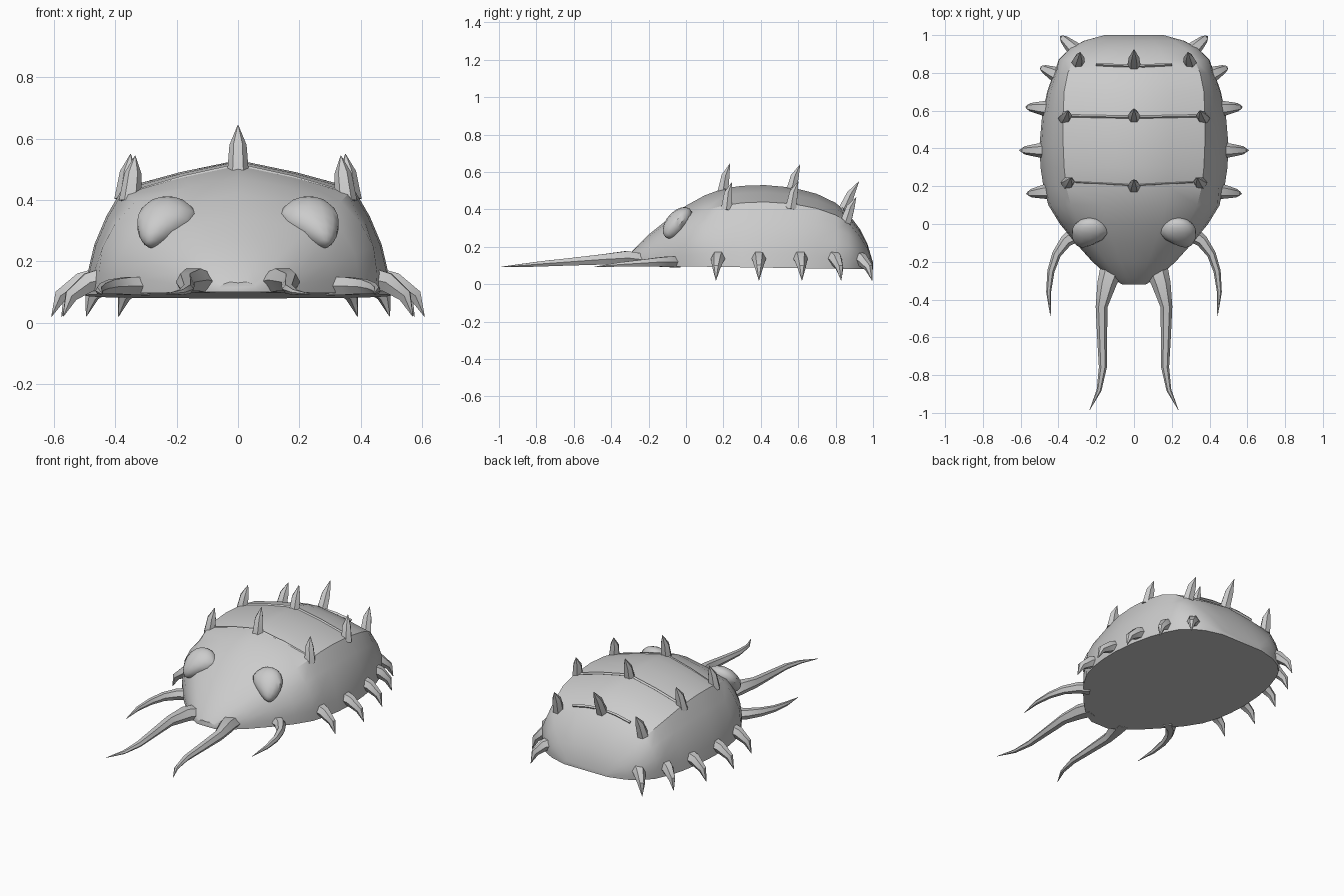
import bpy, bmesh, math
from mathutils import Vector, Matrix

if "Cube" in bpy.data.objects:
    bpy.data.objects.remove(bpy.data.objects["Cube"])


def make(name, rings, smooth=35):
    # skin a list of equal closed rings and cap both ends
    bm = bmesh.new()
    vs = [[bm.verts.new(p) for p in r] for r in rings]
    n = len(vs[0])
    for a, b in zip(vs, vs[1:]):
        for i in range(n):
            j = (i + 1) % n
            bm.faces.new((a[i], a[j], b[j], b[i]))
    bm.faces.new(vs[0])
    bm.faces.new(vs[-1])
    bmesh.ops.recalc_face_normals(bm, faces=bm.faces)
    me = bpy.data.meshes.new(name)
    bm.to_mesh(me)
    bm.free()
    ob = bpy.data.objects.new(name, me)
    bpy.context.collection.objects.link(ob)
    if smooth:
        bpy.context.view_layer.objects.active = ob
        bpy.ops.object.select_all(action='DESELECT')
        ob.select_set(True)
        bpy.ops.object.shade_smooth_by_angle(angle=math.radians(smooth))
    return ob


def horn(name, pts, sizes, side=1, n=6, up=(0, 0, 1)):
    # tapering curved tube; sizes = (half width, half height) per point
    pts = [Vector((p[0] * side, p[1], p[2])) for p in pts]
    rings = []
    for i, p in enumerate(pts):
        t = (pts[min(i + 1, len(pts) - 1)] - pts[max(i - 1, 0)]).normalized()
        u = t.cross(Vector(up)).normalized()
        v = u.cross(t)
        w, h = sizes[i]
        rings.append([p + u * w * math.cos(k * math.tau / n) + v * h * math.sin(k * math.tau / n)
                      for k in range(n)])
    make(name, rings, 30)


# shell: y, rim half width, shoulder x, shoulder z, ridge z
stations = [(-.32, .06, .05, .125, .13), (-.285, .125, .09, .16, .18), (-.2, .22, .15, .23, .265),
            (-.1, .31, .22, .30, .345), (0, .39, .285, .355, .42), (.1, .45, .335, .395, .475),
            (.2, .48, .36, .42, .512), (.3, .495, .37, .435, .526), (.42, .5, .375, .44, .53),
            (.57, .487, .375, .43, .517), (.7, .46, .37, .405, .483), (.8, .425, .35, .37, .435),
            (.87, .39, .32, .325, .375), (.93, .33, .27, .255, .295), (.97, .26, .21, .19, .215),
            (1.0, .15, .13, .105, .115)]
rings = []
for y, w, ex, ez, tz in stations:
    z0 = .10 - .02 * (y + .32) / 1.32
    half = [(w, z0)]
    round_ = .025 if .15 < y < .85 else .05
    for t in (.2, .45, .72):
        b = round_ * math.sin(math.pi * t) * w / .5
        half.append((w + (ex - w) * t + b, z0 + (ez - z0) * t + b * .3))
    half += [(ex, ez), (ex * .5, (ez + tz) / 2 + .006)]
    ring = half + [(0, tz)] + [(-x, z) for x, z in reversed(half)]
    rings.append([(x, y, z) for x, z in ring])
make("shell", rings, 33)

# plate seams across the back
for i, (y, ye, x, z, ze) in enumerate([(.205, .225, .355, .51, .42), (.565, .572, .37, .517, .43),
                                       (.835, .845, .2, .405, .38)]):
    horn("plate_seam_%d" % i, [(-x, ye, ze), (-x / 2, (y + ye) / 2, (z + ze) / 2 + .006), (0, y, z),
                               (x / 2, (y + ye) / 2, (z + ze) / 2 + .006), (x, ye, ze)],
         [(.008, .009)] * 5, n=4)


# back spikes: upright, leaning to the rear
def back_spike(name, base, tip, side=1):
    b, t = Vector(base), Vector(tip)
    m = b.lerp(t, .55) + Vector((0, -.008, 0))
    horn(name, [b - (t - b) * .15, m, t], [(.036, .034), (.028, .025), (.001, .001)], side,
         6, (0, 1, 0))


for i, (cb, ct, sb, st) in enumerate([
        ((0, .2, .50), (0, .235, .645), (.35, .22, .415), (.335, .245, .545)),
        ((0, .565, .50), (0, .61, .64), (.365, .565, .42), (.35, .60, .55)),
        ((0, .845, .40), (0, .925, .55), (.295, .86, .345), (.285, .91, .465))]):
    back_spike("back_spike_centre_%d" % i, cb, ct)
    for s in (1, -1):
        back_spike("back_spike_side_%d" % i, sb, st, s)

# rim claws: base xy, tip xy
claws = [((.44, .175), (.57, .16)), ((.46, .39), (.608, .39)), ((.45, .61), (.575, .62)),
         ((.40, .785), (.495, .83)), ((.30, .91), (.39, .995))]
# front feelers
inner = [(.12, -.24, .13), (.145, -.32, .14), (.172, -.44, .133), (.168, -.62, .12),
         (.165, -.76, .11), (.185, -.88, .10), (.235, -.985, .093)]
outer = [(.30, -.05, .12), (.36, -.09, .12), (.41, -.16, .118), (.44, -.25, .112),
         (.452, -.36, .105), (.442, -.49, .093)]
for s in (1, -1):
    for i, ((bx, by), (tx, ty)) in enumerate(claws):
        path = [(bx + (tx - bx) * f, by + (ty - by) * f, z)
                for f, z in ((-.1, .145), (.35, .132), (.8, .088), (1, .02))]
        horn("rim_claw_%d" % i, path, [(.045, .042), (.036, .036), (.022, .024), (.001, .001)], s)
    horn("feeler_inner", inner, [(.06, .038), (.05, .043), (.031, .032), (.026, .023),
                                 (.021, .017), (.013, .01), (.001, .001)], s)
    horn("feeler_outer", outer, [(.045, .035), (.033, .033), (.024, .027), (.019, .02),
                                 (.013, .013), (.001, .001)], s)

    # eye: flattened dome tapering to its lower outer corner
    bpy.ops.mesh.primitive_uv_sphere_add(segments=14, ring_count=9, radius=1)
    eye = bpy.context.object
    eye.name = "eye"
    mat = Matrix.Translation((.23 * s, -.045, .328)) @ Matrix.Rotation(math.radians(-41), 4, 'X')
    for v in eye.data.vertices:
        x, y, z = v.co.x, v.co.y, v.co.z
        pull = max(0, -z) * .45
        v.co = mat @ Vector(((x * (1 - pull) + pull * 1.2 * s) * .1, y * .06, z * .1))
    bpy.ops.object.shade_smooth_by_angle(angle=math.radians(35))
